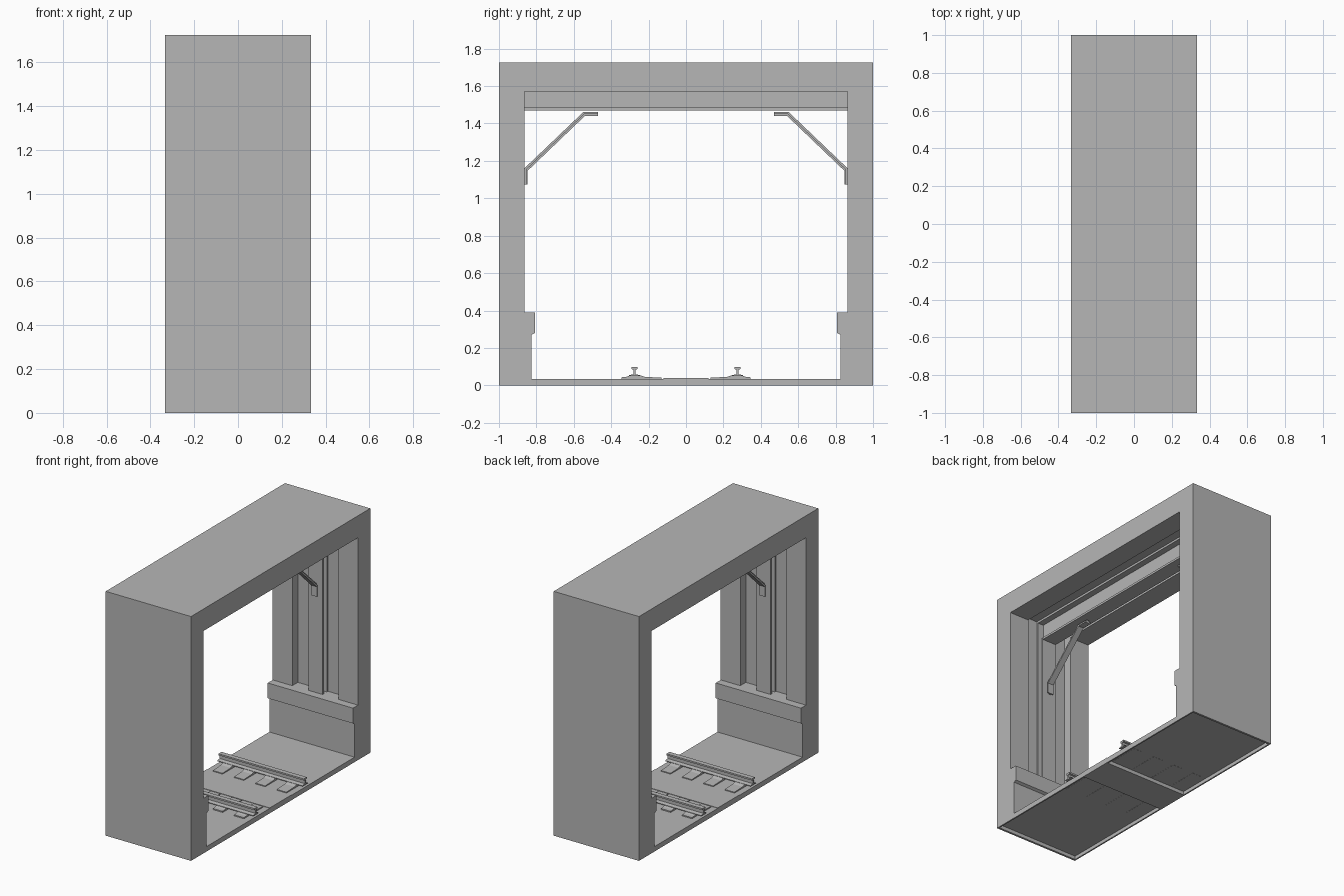
import bpy
import bmesh

cube = bpy.data.objects.get("Cube")
if cube:
    bpy.data.objects.remove(cube, do_unlink=True)

grey = bpy.data.materials.new("concrete_grey")
grey.use_nodes = True
colour = (0.47, 0.47, 0.47, 1)
grey.diffuse_color = colour
grey.node_tree.nodes["Principled BSDF"].inputs["Base Color"].default_value = colour

HALF = 0.333      # half length of the segment along x
BAY = 0.18        # half length of the recessed middle bay
FLOOR = 0.035
UNDER = 0.025


def extrude(name, profile, x0, x1):
    """Extrude a (y, z) outline along x."""
    bm = bmesh.new()
    face = bm.faces.new([bm.verts.new((x0, y, z)) for y, z in profile])
    result = bmesh.ops.extrude_face_region(bm, geom=[face])
    moved = [v for v in result["geom"] if isinstance(v, bmesh.types.BMVert)]
    bmesh.ops.translate(bm, verts=moved, vec=(x1 - x0, 0, 0))
    bmesh.ops.recalc_face_normals(bm, faces=bm.faces)
    mesh = bpy.data.meshes.new(name)
    bm.to_mesh(mesh)
    bm.free()
    mesh.materials.append(grey)
    obj = bpy.data.objects.new(name, mesh)
    bpy.context.collection.objects.link(obj)
    return obj


def box(name, x0, x1, y0, y1, z0, z1):
    return extrude(name, [(y0, z0), (y1, z0), (y1, z1), (y0, z1)], x0, x1)


def both_sides(profile):
    """Return the outline and its reflection across y = 0."""
    return (("left_hand", profile), ("right_hand", [(-y, z) for y, z in profile]))


# Portal shell: walls with a ledge, and roof
def shell(name, wall, roof, x0, x1):
    half = [(1, 1.725), (1, UNDER), (0.825, UNDER), (0.825, 0.27),
            (0.807, 0.28), (0.807, 0.388), (wall, 0.388), (wall, roof)]
    extrude(name, half + [(-y, z) for y, z in reversed(half)], x0, x1)


shell("end_shell_near", 0.863, 1.57, BAY, HALF)
shell("middle_shell", 0.925, 1.63, -BAY, BAY)
shell("end_shell_far", 0.863, 1.57, -HALF, -BAY)

# Floor plate, centre strip and the rim beneath
box("floor_plate", -HALF, HALF, -0.825, 0.825, UNDER, FLOOR)
box("centre_strip", -HALF, HALF, -0.12, 0.12, 0, FLOOR + 0.003)
for s in (-1, 1):
    box("end_rim", s * HALF, s * (HALF - 0.01), -1, 1, 0, UNDER)
    box("side_rim", -HALF + 0.01, HALF - 0.01, s, s * 0.985, 0, UNDER)

# Steel portal frame in the middle bay
W, T = 0.055, 0.015
for s in (-1, 1):
    box("post_front_flange", -W, W, s * 0.865, s * (0.865 + T), 0.388, 1.485)
    box("post_web", -0.01, 0.01, s * 0.875, s * 0.925, 0.388, 1.63)
    box("post_back_flange", -W, W, s * 0.912, s * 0.926, 0.388, 1.615)
box("beam_bottom_flange", -W, W, -0.863, 0.863, 1.47, 1.47 + T)
box("beam_web", -0.01, 0.01, -0.925, 0.925, 1.48, 1.63)
box("beam_top_flange", -W, W, -0.925, 0.925, 1.615, 1.631)

# Corner braces with a wide flange and a narrower rib
path = [(0.864, 1.075), (0.864, 1.16), (0.548, 1.462), (0.47, 1.462)]
middle = [(0.856, 1.075), (0.856, 1.154), (0.545, 1.452), (0.47, 1.452)]
inner = [(0.848, 1.075), (0.848, 1.146), (0.54, 1.441), (0.47, 1.441)]
for side, p in both_sides(path + middle[::-1]):
    extrude("brace_rib_" + side, p, -0.008, 0.008)
for side, p in both_sides(middle + inner[::-1]):
    extrude("brace_flange_" + side, p, -0.022, 0.022)

# Rails and their sleeper plates
half_rail = [(0.03, 0.05), (0.03, 0.054), (0.005, 0.06), (0.005, 0.084),
             (0.017, 0.087), (0.017, 0.098)]
section = half_rail + [(-y, z) for y, z in reversed(half_rail)]
plate = [(0.13, 0.024), (0.345, 0.024), (0.345, 0.043), (0.32, 0.045),
         (0.3, 0.052), (0.24, 0.052), (0.22, 0.045), (0.13, 0.041)]
for side, p in both_sides([(0.275 + y, z) for y, z in section]):
    extrude("rail_" + side, p, -HALF, HALF)
for i in range(4):
    x = (i - 1.5) * HALF / 2
    for side, p in both_sides(plate):
        extrude("sleeper_plate_" + side, p, x - 0.038, x + 0.038)
